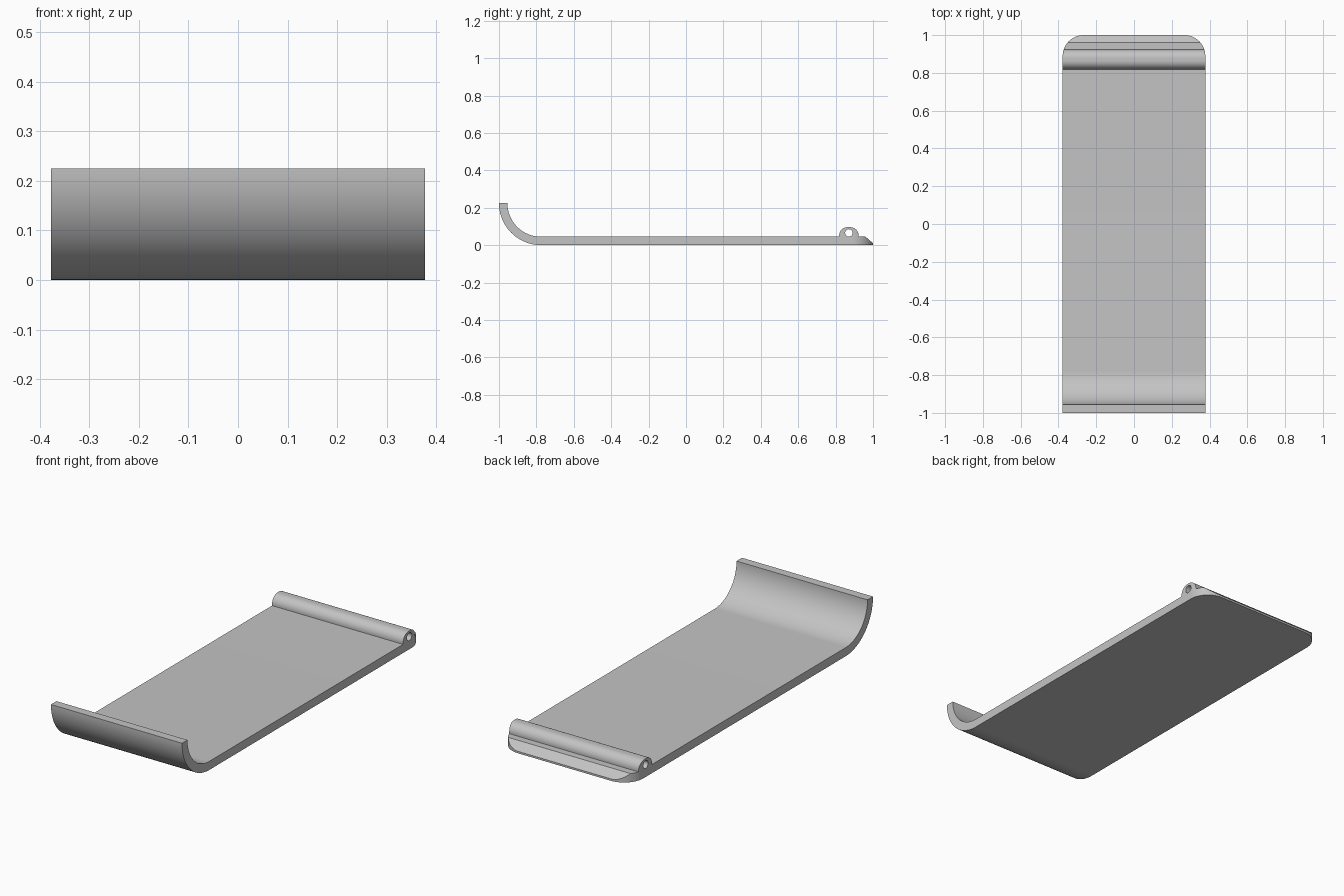
import bpy, bmesh
from math import sin, cos, pi, radians

if "Cube" in bpy.data.objects:
    bpy.data.objects.remove(bpy.data.objects["Cube"], do_unlink=True)

WIDTH, THICK = 0.755, 0.045
HALF = WIDTH / 2

grey = bpy.data.materials.new("plain grey")
grey.use_nodes = True
grey.diffuse_color = (0.55, 0.55, 0.55, 1)
grey.node_tree.nodes["Principled BSDF"].inputs["Base Color"].default_value = grey.diffuse_color


def arc(cx, cy, r, start, end, steps=20):
    """Points on an arc, angles in degrees."""
    angles = [radians(start + (end - start) * i / steps) for i in range(steps + 1)]
    return [(cx + r * cos(a), cy + r * sin(a)) for a in angles]


def prism(name, outline, place, sweep):
    """Extrude a closed outline along a vector."""
    bm = bmesh.new()
    face = bm.faces.new([bm.verts.new(place(u, v)) for u, v in outline])
    new = bmesh.ops.extrude_face_region(bm, geom=[face])["geom"]
    bmesh.ops.translate(bm, vec=sweep, verts=[g for g in new if isinstance(g, bmesh.types.BMVert)])
    bmesh.ops.recalc_face_normals(bm, faces=bm.faces)
    mesh = bpy.data.meshes.new(name)
    bm.to_mesh(mesh)
    bm.free()
    mesh.materials.append(grey)
    obj = bpy.data.objects.new(name, mesh)
    bpy.context.collection.objects.link(obj)
    return obj


def cut(obj, tool, operation):
    """Apply a boolean and discard its tool."""
    mod = obj.modifiers.new("cut", "BOOLEAN")
    mod.operation, mod.object, mod.solver = operation, tool, "EXACT"
    bpy.context.view_layer.objects.active = obj
    bpy.ops.object.modifier_apply(modifier=mod.name)
    bpy.data.objects.remove(tool, do_unlink=True)


# Side profile: curled front lip, flat plate, hinge barrel, bevelled rear edge
R = 0.225
bend = R - 1
profile = arc(bend, R, R, 180, 270, 28)
profile += [(1, 0), (1, 0.01), (0.96, THICK), (0.923, THICK)]
profile += arc(0.878, 0.051, 0.045, 0, 90, 16)
profile += arc(0.864, 0.051, 0.045, 90, 180, 16)
profile += [(0.819, THICK)]
profile += arc(bend, R, R - THICK, 270, 180, 28)
plate = prism("curled_plate", profile, lambda u, v: (-HALF, u, v), (WIDTH, 0, 0))

# Pin hole through the hinge barrel
hole = prism("pin_hole_cutter", arc(0.871, 0.065, 0.02, 0, 351, 39),
             lambda u, v: (-0.5, u, v), (1, 0, 0))
cut(plate, hole, "DIFFERENCE")

# Rounded rear corners in plan
C = 0.11
for side in (-1, 1):
    spandrel = [(HALF + 0.1, 1 - C), (HALF + 0.1, 1.1), (HALF - C, 1.1)]
    spandrel += arc(HALF - C, 1 - C, C, 90, 0, 20)
    corner = prism("corner_cutter", [(side * u, v) for u, v in spandrel],
                   lambda u, v: (u, v, -0.1), (0, 0, 0.5))
    cut(plate, corner, "DIFFERENCE")

# Smooth the curves, keep hard edges
bpy.ops.object.select_all(action="DESELECT")
plate.select_set(True)
bpy.context.view_layer.objects.active = plate
bpy.ops.object.shade_smooth_by_angle(angle=radians(25))
